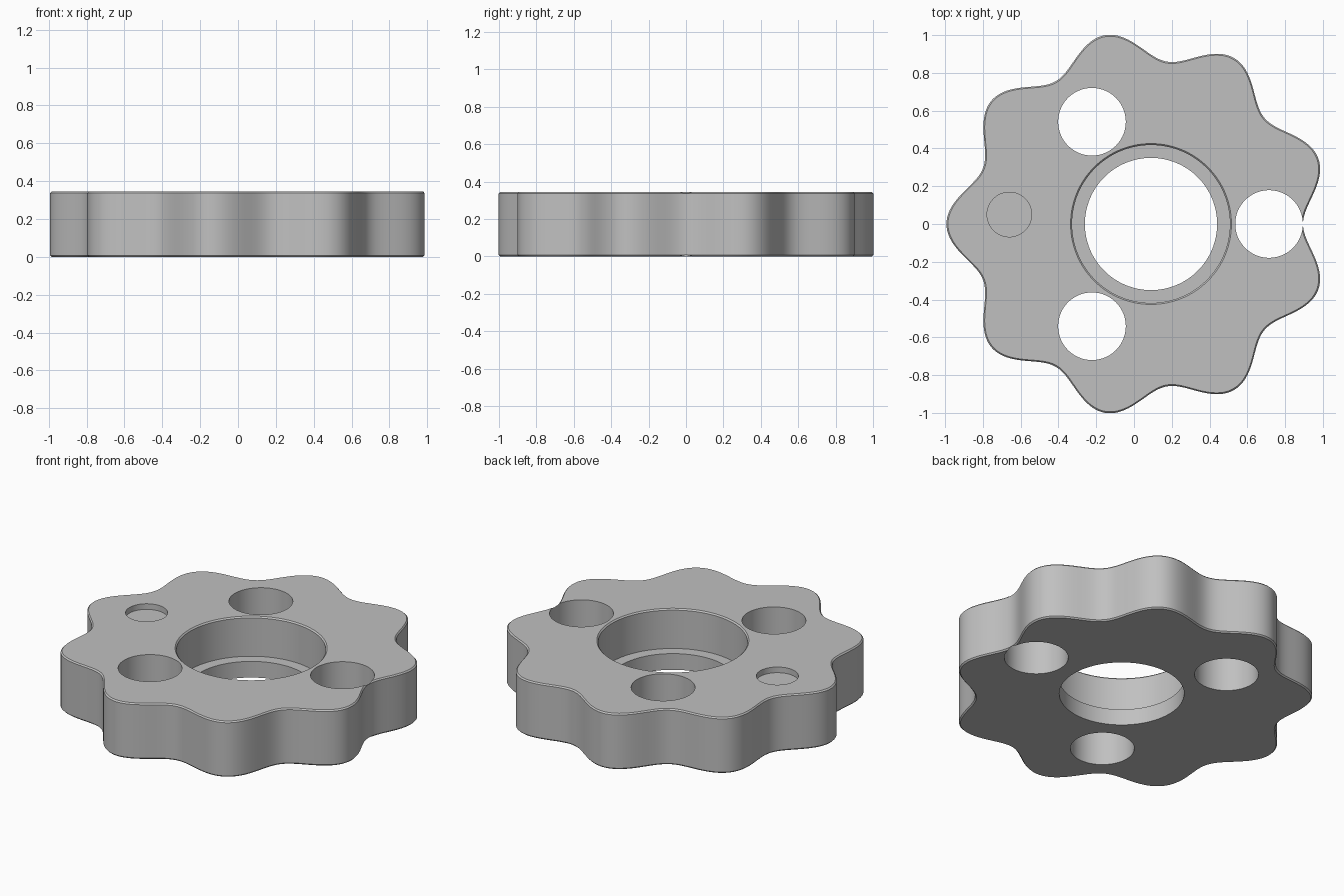
import bpy, bmesh
from math import cos, sin, pi, radians

cube = bpy.data.objects.get("Cube")
if cube:
    bpy.data.objects.remove(cube)

HEIGHT = 0.345
CHAMFER = 0.008
HUB_X = 0.09        # centre of the bore and the hole circle
LOBE_X = 0.022      # centre of the wavy outline, offset from the hub

grey = bpy.data.materials.new("machined grey")
grey.use_nodes = True
colour = (0.53, 0.53, 0.53, 1)
grey.diffuse_color = colour
grey.node_tree.nodes["Principled BSDF"].inputs["Base Color"].default_value = colour


def stack(name, centre, rings, steps, radius=lambda a, r: r):
    """Closed solid from stacked (radius, height) rings."""
    bm = bmesh.new()
    loops = []
    for r, z in rings:
        angles = [2 * pi * i / steps for i in range(steps)]
        loops.append([bm.verts.new((centre[0] + radius(a, r) * cos(a),
                                    centre[1] + radius(a, r) * sin(a), z)) for a in angles])
    for low, high in zip(loops, loops[1:]):
        for i in range(steps):
            j = (i + 1) % steps
            bm.faces.new((low[i], low[j], high[j], high[i]))
    bm.faces.new(loops[0][::-1])
    bm.faces.new(loops[-1])
    mesh = bpy.data.meshes.new(name)
    bm.to_mesh(mesh)
    bm.free()
    mesh.materials.append(grey)
    obj = bpy.data.objects.new(name, mesh)
    bpy.context.collection.objects.link(obj)
    return obj


# Nine-lobed disc with chamfered rims
def lobed(a, r):
    return r - 0.071 * cos(9 * a)


MEAN = 0.944
disc = stack("cycloidal_disc", (LOBE_X, 0),
             [(MEAN - CHAMFER, 0), (MEAN, CHAMFER),
              (MEAN, HEIGHT - CHAMFER), (MEAN - CHAMFER, HEIGHT)], 360, lobed)

# Stepped central bore with a chamfered top rim
cutters = [stack("bore_cutter", (HUB_X, 0),
                 [(0.35, -0.1), (0.35, 0.1), (0.418, 0.1), (0.418, HEIGHT - CHAMFER),
                  (0.426, HEIGHT), (0.426, HEIGHT + 0.1)], 128)]

# Three output pin holes
for k in range(3):
    a = 2 * pi * k / 3
    cutters.append(stack("pin_hole_cutter", (HUB_X + 0.625 * cos(a), 0.625 * sin(a)),
                         [(0.179, -0.1), (0.179, HEIGHT + 0.1)], 96))

# Shallow round marker recess
cutters.append(stack("marker_cutter", (-0.66, 0.05),
                     [(0.118, HEIGHT - 0.035), (0.118, HEIGHT + 0.1)], 64))

# Cut the holes and discard the cutters
bpy.ops.object.select_all(action="DESELECT")
bpy.context.view_layer.objects.active = disc
disc.select_set(True)
for cutter in cutters:
    cutter.hide_render = True
    mod = disc.modifiers.new("cut", "BOOLEAN")
    mod.operation = "DIFFERENCE"
    mod.solver = "EXACT"
    mod.object = cutter
    bpy.ops.object.modifier_apply(modifier=mod.name)
    bpy.data.objects.remove(cutter)

bpy.ops.object.shade_smooth_by_angle(angle=radians(30))
